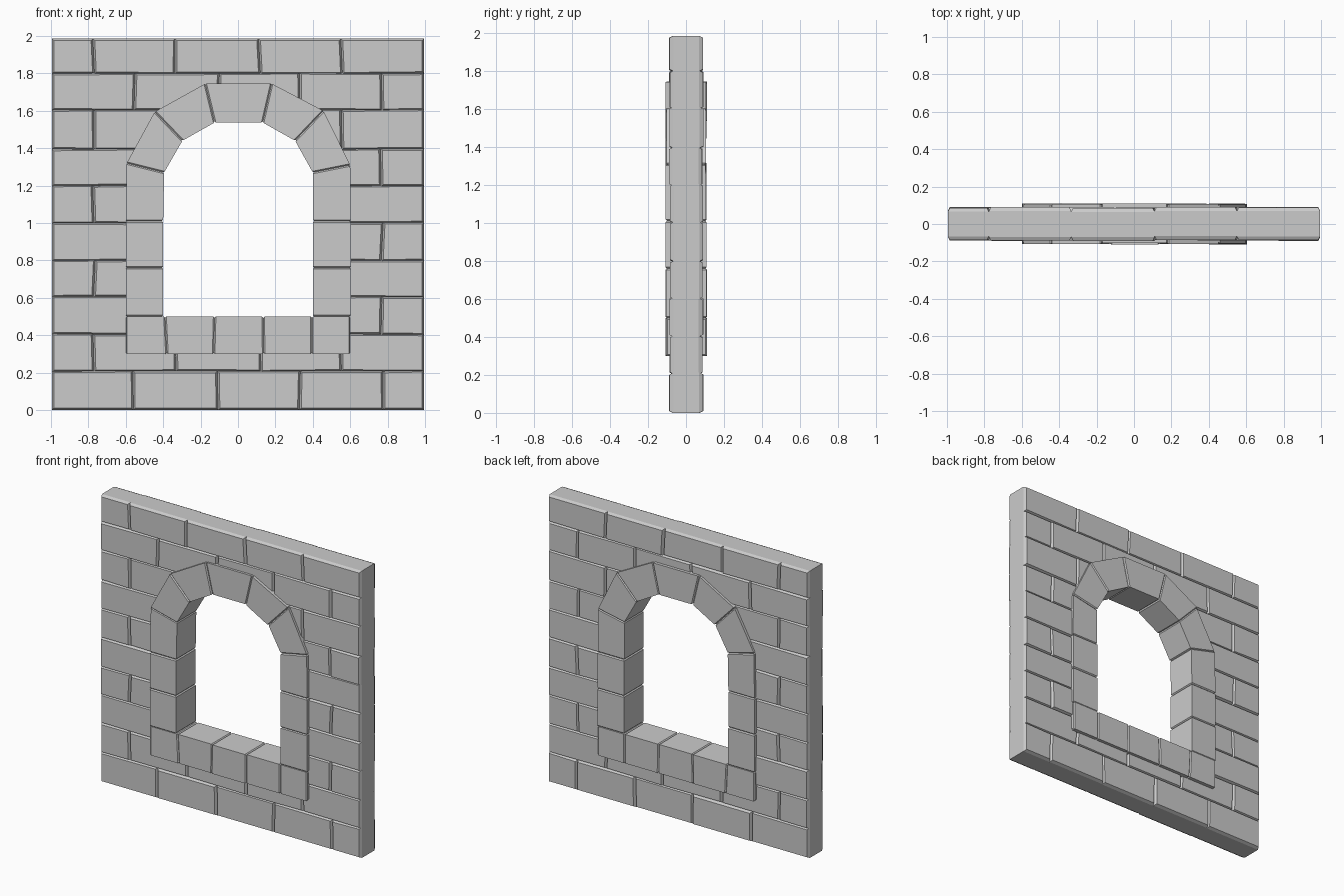
import bpy, bmesh, random
from mathutils import Vector

if "Cube" in bpy.data.objects:
    bpy.data.objects.remove(bpy.data.objects["Cube"])

random.seed(4)


def loft(name, loops):
    """Closed solid skinned through a list of four-point loops."""
    bm = bmesh.new()
    rings = [[bm.verts.new(p) for p in loop] for loop in loops]
    for a, b in zip(rings, rings[1:]):
        for i in range(4):
            j = (i + 1) % 4
            bm.faces.new((a[i], a[j], b[j], b[i]))
    bm.faces.new(rings[0])
    bm.faces.new(rings[-1])
    bmesh.ops.recalc_face_normals(bm, faces=bm.faces)
    me = bpy.data.meshes.new(name)
    bm.to_mesh(me)
    bm.free()
    bpy.context.collection.objects.link(bpy.data.objects.new(name, me))


def inset(quad, c):
    """Pull every corner of an (x, z) quad inward."""
    q = [Vector(p) for p in quad]
    return [p + c * ((q[i - 1] - p).normalized() + (q[(i + 1) % 4] - p).normalized())
            for i, p in enumerate(q)]


def wall_brick(quad):
    """Brick chamfered around its front and back faces."""
    small = inset(quad, 0.010)
    y0 = -0.086 + random.uniform(-0.004, 0.003)
    y1 = 0.088 + random.uniform(-0.003, 0.004)
    steps = ((small, y0), (quad, y0 + 0.02), (quad, y1 - 0.02), (small, y1))
    loft("wall_brick", [[(x, y, z) for x, z in q] for q, y in steps])


def frame_block(start, end):
    """Window block between two (inner, outer) joints, chamfered at the joints."""
    si, so, ei, eo = (Vector(p) for p in (*start, *end))
    y0 = -0.106 + random.uniform(-0.004, 0.004)
    y1 = 0.107 + random.uniform(-0.004, 0.004)
    c = 0.007

    def section(t_in, t_out, d):
        a, b = si.lerp(ei, t_in), so.lerp(eo, t_out)
        u = (b - a).normalized() * d
        a, b = a + u, b - u
        return [(a.x, y0 + d, a.y), (b.x, y0 + d, b.y),
                (b.x, y1 - d, b.y), (a.x, y1 - d, a.y)]

    ti, to = c / (ei - si).length, c / (eo - so).length
    loft("frame_block", [section(0, 0, c), section(ti, to, 0),
                         section(1 - ti, 1 - to, 0), section(1, 1, c)])


# Coursed wall: running bond, rows 3 to 8 stop behind the window frame
levels = [0, 0.208, 0.405, 0.605, 0.80, 1.0, 1.2, 1.395, 1.605, 1.80, 1.985]
joints = [[-0.995, -0.555, -0.105, 0.335, 0.77, 0.995],
          [-0.995, -0.77, -0.33, 0.115, 0.552, 0.995]]
stop_at = {6: (0.5, 0.45), 7: (0.45, 0.3)}


def grow(last):
    return 0 if last else random.uniform(0, 0.006)


for row in range(10):
    z0, z1 = levels[row], levels[row + 1]
    lean = [(x, x) if abs(x) > 0.9 else
            (x + random.uniform(-.008, .008), x + random.uniform(-.008, .008))
            for x in joints[row % 2]]
    spans = list(zip(lean, lean[1:]))
    if 2 <= row <= 7:
        b, t = stop_at.get(row, (0.5, 0.5))
        left = [j for j in lean if j[0] < -b - 0.02] + [(-b, -t)]
        right = [(b, t)] + [j for j in lean if j[0] > b + 0.02]
        if row not in stop_at or row == 6:
            left = [j for j in left if not -0.6 < j[0] < -b]
            right = [j for j in right if not b < j[0] < 0.6]
        spans = list(zip(left, left[1:])) + list(zip(right, right[1:]))
    for (lb, lt), (rb, rt) in spans:
        wall_brick([(lb, z0 - grow(row == 0)), (rb, z0 - grow(row == 0)),
                    (rt, z1 + grow(row == 9)), (lt, z1 + grow(row == 9))])

# Window sill, corner blocks included
sill = [((x, 0.5), (x + d, 0.3)) for x, d in
        ((-0.6, 0), (-0.39, 0.01), (-0.125, -0.005), (0.135, 0.002), (0.395, 0), (0.6, 0))]
# Jambs and arch as one run of joints: up the left, over, down the right
heights = [0.5, 0.76, 1.01]
left_jamb = [((-0.4, z), (-0.6, z)) for z in heights]
arch = [((-0.395, 1.27), (-0.595, 1.32)), ((-0.297, 1.44), (-0.445, 1.595)),
        ((-0.125, 1.537), (-0.175, 1.745)), ((0.132, 1.537), (0.18, 1.745)),
        ((0.305, 1.44), (0.457, 1.60)), ((0.40, 1.27), (0.60, 1.31))]
right_jamb = [((0.4, z), (0.603, z)) for z in reversed(heights)]

for run in (sill, left_jamb + arch + right_jamb):
    for a, b in zip(run, run[1:]):
        frame_block(a, b)
